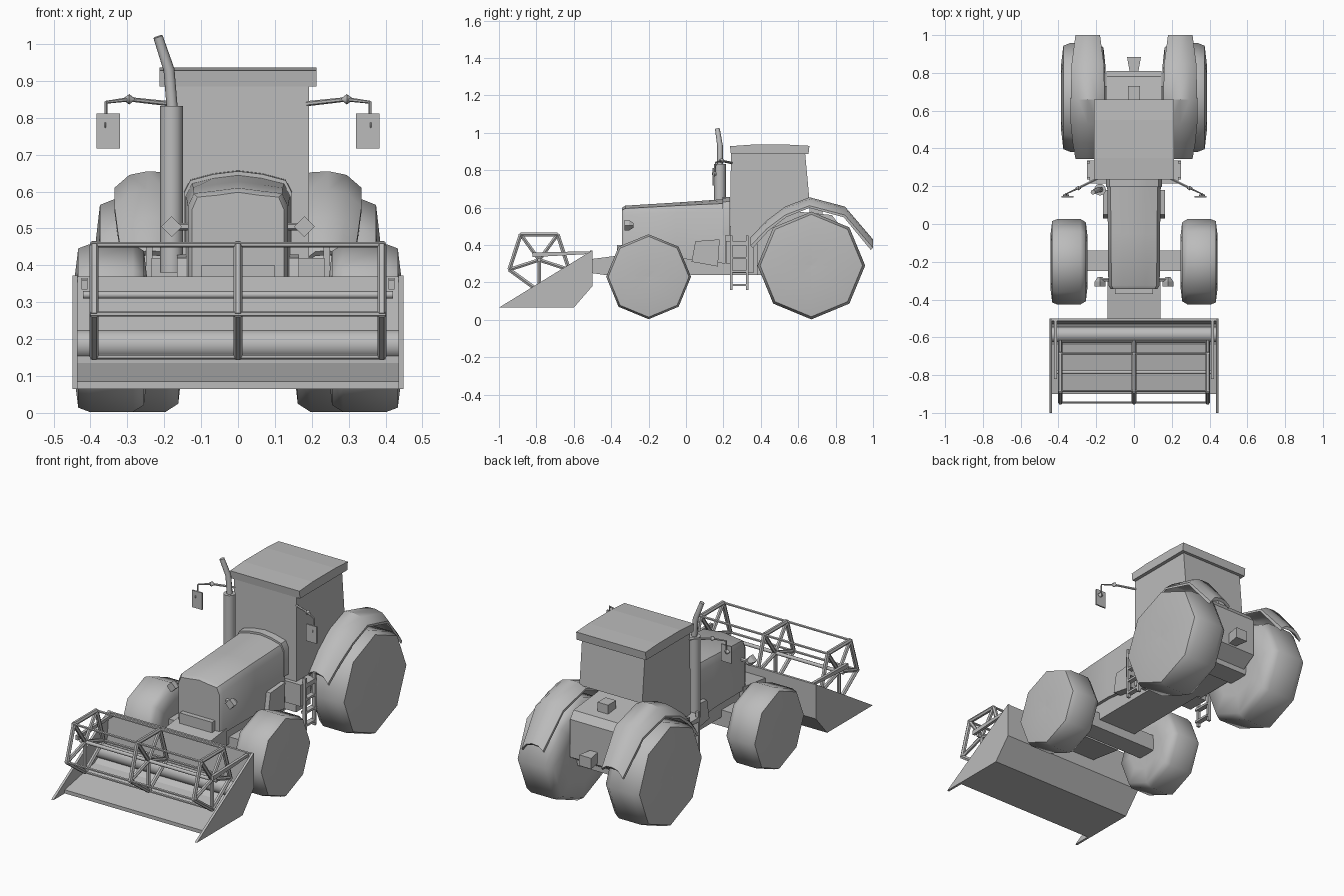
import bpy, math
from mathutils import Vector

if "Cube" in bpy.data.objects:
    bpy.data.objects.remove(bpy.data.objects["Cube"])

grey = bpy.data.materials.new("plain grey")
grey.diffuse_color = (0.5, 0.5, 0.5, 1)
grey.use_nodes = True
grey.node_tree.nodes["Principled BSDF"].inputs["Base Color"].default_value = grey.diffuse_color


def mesh(name, verts, faces, smooth=None, mirror=False):
    """Make an object; smooth is an angle in degrees, mirror copies it across x = 0."""
    me = bpy.data.meshes.new(name)
    me.from_pydata([tuple(v) for v in verts], [], faces)
    me.materials.append(grey)
    ob = bpy.data.objects.new(name, me)
    bpy.context.collection.objects.link(ob)
    bpy.ops.object.select_all(action='DESELECT')
    ob.select_set(True)
    bpy.context.view_layer.objects.active = ob
    bpy.ops.object.mode_set(mode='EDIT')
    bpy.ops.mesh.select_all(action='SELECT')
    bpy.ops.mesh.normals_make_consistent(inside=False)
    bpy.ops.object.mode_set(mode='OBJECT')
    if mirror:
        ob.modifiers.new("mirror", 'MIRROR').use_mirror_merge = False
        bpy.ops.object.modifier_apply(modifier="mirror")
    if smooth:
        bpy.ops.object.shade_smooth_by_angle(angle=math.radians(smooth))
    return ob


def loft(name, rings, smooth=None, mirror=False):
    """Skin closed rings of equal length and cap both ends."""
    n = len(rings[0])
    verts = [p for r in rings for p in r]
    faces = [(k * n + i, k * n + (i + 1) % n, (k + 1) * n + (i + 1) % n, (k + 1) * n + i)
             for k in range(len(rings) - 1) for i in range(n)]
    faces += [tuple(range(n)), tuple(range(len(verts) - n, len(verts)))]
    return mesh(name, verts, faces, smooth, mirror)


def prism(name, yz, x0, x1, mirror=False):
    return loft(name, [[(x, y, z) for y, z in yz] for x in (x0, x1)], None, mirror)


def box(name, x0, x1, y0, y1, z0, z1, mirror=False):
    return prism(name, [(y0, z0), (y1, z0), (y1, z1), (y0, z1)], x0, x1, mirror)


def tube(name, points, radii, sides=8, mirror=False):
    """Round bar through points, one radius for each point."""
    pts = [Vector(p) for p in points]
    rings = []
    for i, p in enumerate(pts):
        d = (pts[min(i + 1, len(pts) - 1)] - pts[max(i - 1, 0)]).normalized()
        u = d.cross(Vector((0, 1, 0) if abs(d.y) < 0.8 else (0, 0, 1))).normalized()
        w = d.cross(u)
        rings.append([p + radii[i] * (u * math.cos(a) + w * math.sin(a))
                      for a in [2 * math.pi * k / sides for k in range(sides)]])
    return loft(name, rings, 50 if sides > 4 else None, mirror)


def wheel(name, cy, cz, r, x0, x1):
    """Eight-sided tyre with bulging side walls."""
    w = x1 - x0
    prof = [(0.06, 0.02), (0.0, 0.55), (0.05, 0.92), (0.2, 1.0),
            (0.8, 1.0), (0.95, 0.95), (1.0, 0.6), (0.97, 0.02)]
    rings = [[(x0 + w * t, cy + r * s * math.sin(k * math.pi / 4),
               cz + r * s * math.cos(k * math.pi / 4)) for k in range(8)] for t, s in prof]
    loft(name, rings, 60, True)


# Wheels and axles
wheel("front_wheels", -0.2, 0.23, 0.227, 0.245, 0.443)
wheel("rear_wheels", 0.67, 0.29, 0.288, 0.15, 0.386)
box("front_axle", -0.26, 0.26, -0.25, -0.14, 0.19, 0.28)
box("rear_axle", -0.2, 0.2, 0.61, 0.73, 0.23, 0.35)

# Rear fenders: arched strip with a rounded cross-section
arch = [(0.345, 0.44), (0.43, 0.53), (0.53, 0.605), (0.66, 0.655), (0.85, 0.605), (1.0, 0.43)]
half = [0.065, 0.08, 0.09, 0.09, 0.085, 0.065]
rings = []
for (y, z), h in zip(arch, half):
    top = [(-1, -0.025), (-0.55, -0.003), (0, 0), (0.55, -0.01), (1, -0.045)]
    outer = [(0.245 + t * h, y, z + d) for t, d in top]
    rings.append(outer + [(x, y - 0.012 * (y - 0.67) / 0.33, zz - 0.012) for x, y, zz in reversed(outer)])
loft("rear_fenders", rings, 35, True)

# Chassis, rear body and hitch
prism("chassis", [(-0.33, 0.3), (-0.28, 0.24), (0.42, 0.24), (0.42, 0.5), (-0.33, 0.5)], -0.12, 0.12)
prism("rear_body", [(0.38, 0.24), (0.7, 0.24), (0.81, 0.31), (0.81, 0.52), (0.78, 0.56), (0.38, 0.6)],
      -0.145, 0.145)
box("rear_lamp_box", -0.032, 0.032, 0.66, 0.73, 0.54, 0.615)
loft("hitch", [[(-w, y, 0.32), (w, y, 0.32), (w, y, 0.38), (-w, y, 0.38)]
               for y, w in ((0.79, 0.02), (0.885, 0.037))])


# Hood and collar: crowned sections lofted along y
def hood_ring(y, w, base, shoulder, crown):
    return [(-w, y, base), (-w, y, shoulder - 0.035), (-w * 0.88, y, shoulder),
            (-w * 0.45, y, crown - 0.008), (0, y, crown), (w * 0.45, y, crown - 0.008),
            (w * 0.88, y, shoulder), (w, y, shoulder - 0.035), (w, y, base)]


loft("hood", [hood_ring(-0.343, 0.125, 0.34, 0.585, 0.598), hood_ring(-0.325, 0.136, 0.33, 0.595, 0.61),
              hood_ring(-0.05, 0.138, 0.33, 0.61, 0.627), hood_ring(0.21, 0.142, 0.3, 0.622, 0.645)], 40)
loft("hood_collar", [hood_ring(0.195, 0.147, 0.45, 0.63, 0.655),
                     hood_ring(0.235, 0.147, 0.45, 0.632, 0.657)], 40)

# Headlights on short stalks
tube("headlights", [(0.18, -0.33, 0.505), (0.18, -0.305, 0.505), (0.18, -0.28, 0.505)],
     [0.028, 0.028, 0.012], 4, True)
tube("headlight_stalks", [(0.13, -0.295, 0.505), (0.175, -0.295, 0.505)], [0.01, 0.01], 6, True)

# Cab and overhanging roof
prism("cab", [(0.235, 0.25), (0.36, 0.25), (0.36, 0.44), (0.5, 0.58), (0.66, 0.64),
              (0.637, 0.89), (0.24, 0.89)], -0.193, 0.193)
prism("roof", [(0.24, 0.885), (0.655, 0.885), (0.66, 0.93), (0.55, 0.936), (0.35, 0.936), (0.235, 0.928)],
      -0.213, 0.213)

# Exhaust: wide silencer and bent outlet pipe
tube("exhaust_silencer", [(-0.18, 0.182, 0.38), (-0.18, 0.182, 0.832)], [0.031, 0.031], 12)
tube("exhaust_pipe", [(-0.178, 0.182, 0.82), (-0.187, 0.182, 0.93), (-0.217, 0.168, 1.02)],
     [0.015, 0.015, 0.013], 8)

# Mirrors on bent arms
tube("mirror_arms", [(0.185, 0.245, 0.838), (0.295, 0.19, 0.85), (0.358, 0.16, 0.842)],
     [0.007, 0.006, 0.004], 6, True)
tube("mirror_drops", [(0.358, 0.16, 0.844), (0.358, 0.155, 0.78)], [0.004, 0.004], 6, True)
for label, x, y, z in (("joint", 0.295, 0.19, 0.85), ("mount", 0.36, 0.152, 0.78)):
    tube("mirror_" + label, [(x - 0.015, y, z), (x, y, z), (x + 0.015, y, z)], [0.003, 0.014, 0.003], 6, True)
box("mirror_plates", 0.32, 0.383, 0.141, 0.149, 0.717, 0.811, True)

# Side tanks, platforms and ladders
prism("side_tanks", [(0.03, 0.31), (0.17, 0.285), (0.18, 0.43), (0.05, 0.42)], 0.11, 0.165, True)
box("side_platforms", 0.12, 0.235, 0.215, 0.245, 0.3, 0.42, True)
box("ladder_platforms", 0.18, 0.25, 0.235, 0.335, 0.405, 0.42, True)
for i, y in enumerate((0.235, 0.32)):
    box("ladder_rail_%d" % i, 0.232, 0.25, y, y + 0.013, 0.16, 0.45, True)
for i in range(4):
    z = 0.18 + i * 0.072
    box("ladder_rung_%d" % i, 0.222, 0.25, 0.235, 0.333, z, z + 0.012, True)

# Lifting arm between body and header
prism("header_arm", [(-0.505, 0.25), (-0.3, 0.22), (-0.3, 0.35), (-0.37, 0.342), (-0.505, 0.325)],
      -0.14, 0.14)
box("arm_bracket", -0.1, 0.1, -0.37, -0.3, 0.28, 0.4)

# Header trough, end plates and auger
prism("header_trough", [(-0.9, 0.065), (-0.9, 0.085), (-0.64, 0.135), (-0.53, 0.2), (-0.513, 0.37),
                        (-0.5, 0.37), (-0.5, 0.18), (-0.6, 0.065)], -0.435, 0.435)
prism("header_ends", [(-1.0, 0.065), (-0.6, 0.065), (-0.5, 0.18), (-0.5, 0.372)], 0.435, 0.448, True)
tube("auger", [(-0.437, -0.585, 0.185), (0.437, -0.585, 0.185)], [0.04, 0.04], 16)

# Reel: three spoked pentagons joined by long bars
cy, cz, r = -0.785, 0.32, 0.168
corners = [(cy + r * math.cos(math.radians(54 + 72 * k)), cz + r * math.sin(math.radians(54 + 72 * k)))
           for k in range(5)]
for j, x in enumerate((-0.39, 0, 0.39)):
    for k in range(5):
        a, b = corners[k], corners[(k + 1) % 5]
        tube("reel_rim_%d_%d" % (j, k), [(x, *a), (x, *b)], [0.012, 0.012], 6)
        tube("reel_spoke_%d_%d" % (j, k), [(x, cy, cz), (x, *a)], [0.011, 0.011], 6)
for k, c in enumerate(corners):
    tube("reel_bar_%d" % k, [(-0.4, *c), (0.4, *c)], [0.007, 0.007], 6)
tube("reel_shaft", [(-0.42, cy, cz), (0.42, cy, cz)], [0.01, 0.01], 8)
prism("reel_arms", [(-0.82, 0.335), (-0.51, 0.352), (-0.51, 0.366), (-0.82, 0.36)], 0.408, 0.424, True)
